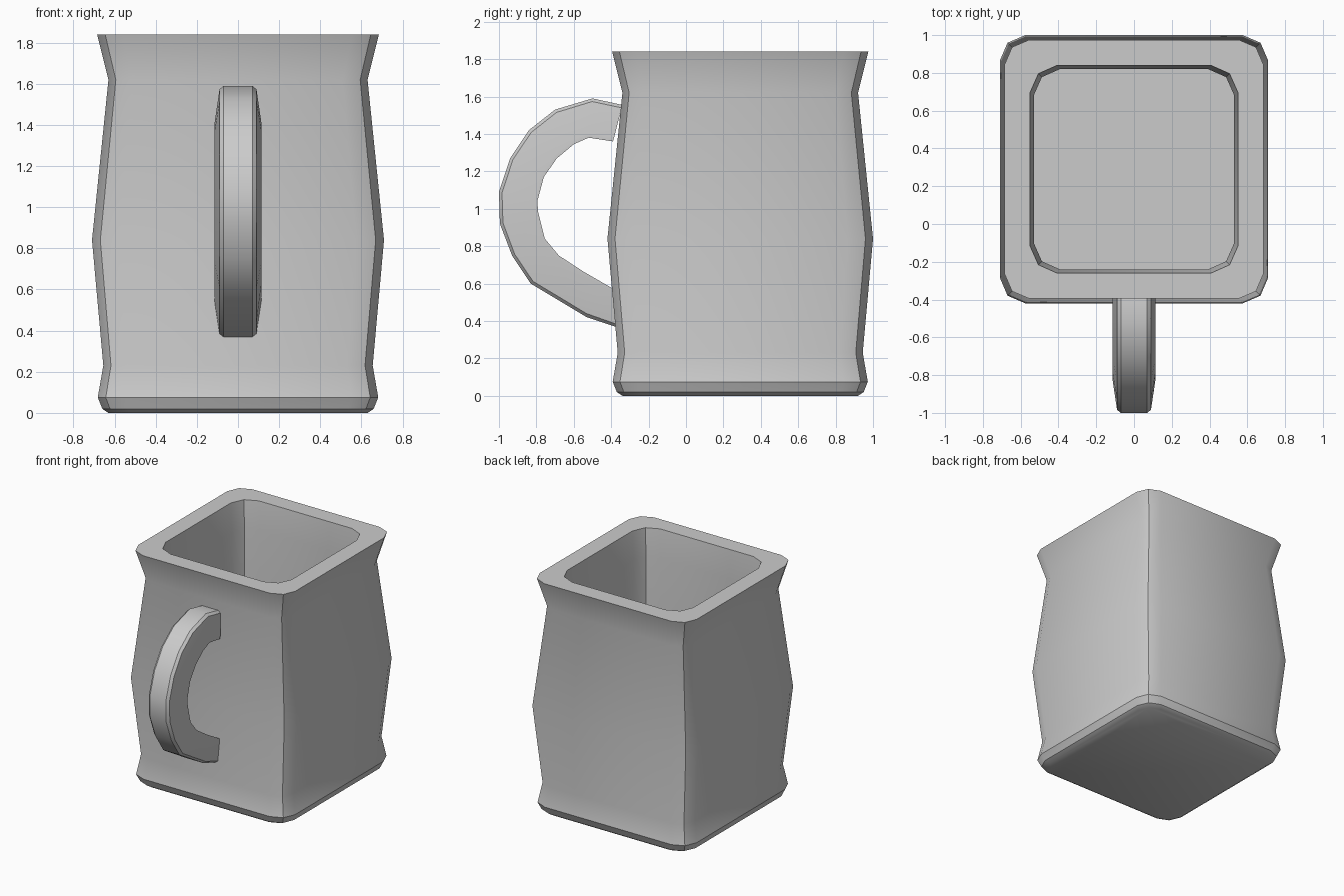
import bpy, bmesh

if "Cube" in bpy.data.objects:
    bpy.data.objects.remove(bpy.data.objects["Cube"])

CY = 0.29  # body centre in y; the handle sticks out to the front


def ring(bm, half, z, flat, mid):
    """Square ring with three-point corners; flat and mid are ratios of half."""
    f, m = half * flat, half * mid
    corner = [(half, f), (m, m), (f, half)]
    pts = []
    for _ in range(4):
        pts += corner
        corner = [(-y, x) for x, y in corner]
    return [bm.verts.new((x, y + CY, z)) for x, y in pts]


def bridge(bm, loops):
    for a, b in zip(loops, loops[1:]):
        n = len(a)
        for i in range(n):
            j = (i + 1) % n
            bm.faces.new((a[i], a[j], b[j], b[i]))


def finish(bm, name):
    bmesh.ops.recalc_face_normals(bm, faces=bm.faces)
    mesh = bpy.data.meshes.new(name)
    bm.to_mesh(mesh)
    bm.free()
    obj = bpy.data.objects.new(name, mesh)
    bpy.context.collection.objects.link(obj)
    bpy.ops.object.select_all(action='DESELECT')
    obj.select_set(True)
    bpy.context.view_layer.objects.active = obj
    bpy.ops.object.shade_smooth_by_angle(angle=0.55)
    return obj


# Mug body: outer wall, rim, inner wall and floor in one shell
outer = [(0.63, 0.0), (0.66, 0.02), (0.682, 0.075), (0.655, 0.23),
         (0.71, 0.84), (0.63, 1.62), (0.685, 1.84)]
inner = [(0.55, 1.84), (0.53, 1.62), (0.545, 0.84), (0.53, 0.12)]
bm = bmesh.new()
loops = [ring(bm, h, z, 0.81, 0.943) for h, z in outer]
loops += [ring(bm, h, z, 0.74, 0.92) for h, z in inner]
bridge(bm, loops)
bm.faces.new(loops[0])
bm.faces.new(loops[-1])
finish(bm, "mug_body")

# Handle: paired outer and inner side profiles (y, z) with a tapered section
outer_path = [(-0.34, 1.555), (-0.5, 1.59), (-0.70, 1.53), (-0.84, 1.42),
              (-0.94, 1.27), (-1.0, 1.09), (-0.995, 0.92), (-0.93, 0.75),
              (-0.83, 0.60), (-0.53, 0.42), (-0.35, 0.36)]
inner_path = [(-0.39, 1.36), (-0.52, 1.38), (-0.60, 1.345), (-0.69, 1.27),
              (-0.76, 1.17), (-0.795, 1.04), (-0.79, 0.98), (-0.755, 0.84),
              (-0.68, 0.75), (-0.55, 0.665), (-0.36, 0.555)]
half_section = [(0.115, 0.0), (0.115, 0.1), (0.09, 0.92), (0.07, 1.0)]
section = half_section + [(-x, t) for x, t in reversed(half_section)]
bm = bmesh.new()
loops = []
for (oy, oz), (iy, iz) in zip(outer_path, inner_path):
    loops.append([bm.verts.new((x, iy + (oy - iy) * t, iz + (oz - iz) * t))
                  for x, t in section])
bridge(bm, loops)
bm.faces.new(loops[0])
bm.faces.new(loops[-1])
finish(bm, "handle")
